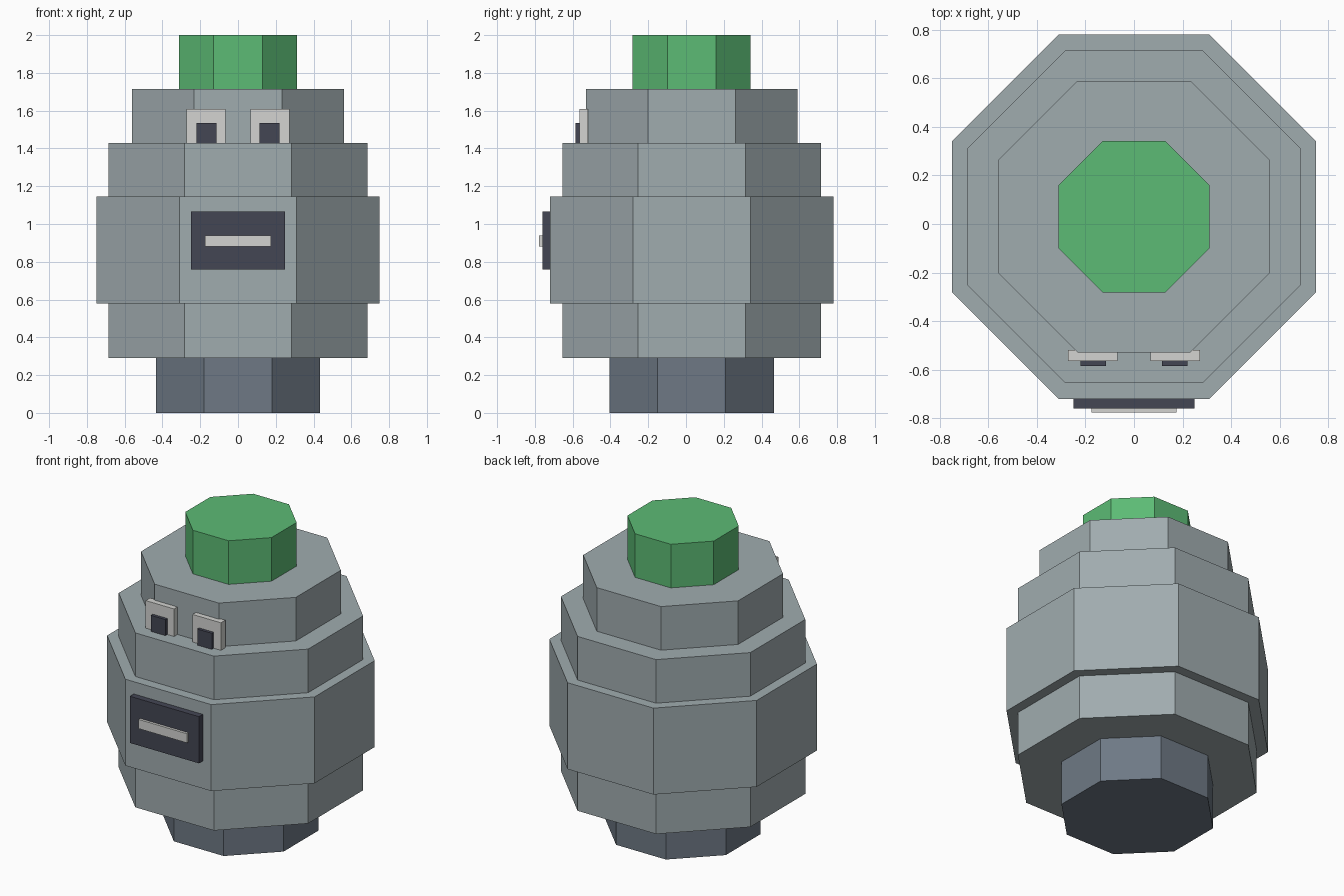
import bpy
import math

if "Cube" in bpy.data.objects:
    bpy.data.objects.remove(bpy.data.objects["Cube"], do_unlink=True)


def linear(c):
    c /= 255
    return c / 12.92 if c <= 0.04045 else ((c + 0.055) / 1.055) ** 2.4


def material(name, rgb):
    colour = (*[linear(c) for c in rgb], 1)
    m = bpy.data.materials.new(name)
    m.use_nodes = True
    m.diffuse_color = colour
    bsdf = next(n for n in m.node_tree.nodes if n.type == 'BSDF_PRINCIPLED')
    bsdf.inputs["Base Color"].default_value = colour
    return m


grey = material("stone_grey", (160, 172, 175))
slate = material("slate_blue", (110, 121, 133))
green = material("leaf_green", (92, 187, 117))
dark = material("dark_navy", (68, 70, 84))
white = material("off_white", (211, 212, 209))

CENTRE_Y = 0.03  # the round body sits slightly behind the centre


def tier(name, apothem, z0, z1, mat):
    """Octagonal prism with a flat side facing the front."""
    bpy.ops.mesh.primitive_cylinder_add(
        vertices=8, radius=apothem / math.cos(math.pi / 8), depth=z1 - z0,
        location=(0, CENTRE_Y, (z0 + z1) / 2), rotation=(0, 0, math.pi / 8))
    finish(name, mat)


def box(name, x, y, z, mat):
    """Box given by its (min, max) extent on each axis."""
    spans = (x, y, z)
    bpy.ops.mesh.primitive_cube_add(size=1, location=[(a + b) / 2 for a, b in spans])
    bpy.context.object.scale = [b - a for a, b in spans]
    finish(name, mat)


def finish(name, mat):
    ob = bpy.context.object
    ob.name = name
    ob.data.materials.append(mat)
    bpy.ops.object.transform_apply(location=False, rotation=True, scale=True)


# Stacked body tiers, bottom to top
tier("base", 0.435, 0.0, 0.29, slate)
tier("lower_body", 0.685, 0.29, 0.58, grey)
tier("belly", 0.75, 0.58, 1.145, grey)
tier("shoulders", 0.685, 1.145, 1.43, grey)
tier("head", 0.56, 1.43, 1.715, grey)
tier("cap", 0.312, 1.715, 2.0, green)

# Eyes with pupils, mirrored left and right
for side, s in (("left", 1), ("right", -1)):
    box(f"{side}_eye", sorted((s * 0.067, s * 0.272)), (-0.565, -0.52), (1.42, 1.61), white)
    box(f"{side}_pupil", sorted((s * 0.115, s * 0.22)), (-0.585, -0.555), (1.42, 1.535), dark)

# Mouth panel and its light bar
box("mouth_panel", (-0.25, 0.25), (-0.76, -0.71), (0.76, 1.065), dark)
box("mouth_bar", (-0.175, 0.175), (-0.777, -0.75), (0.88, 0.94), white)
